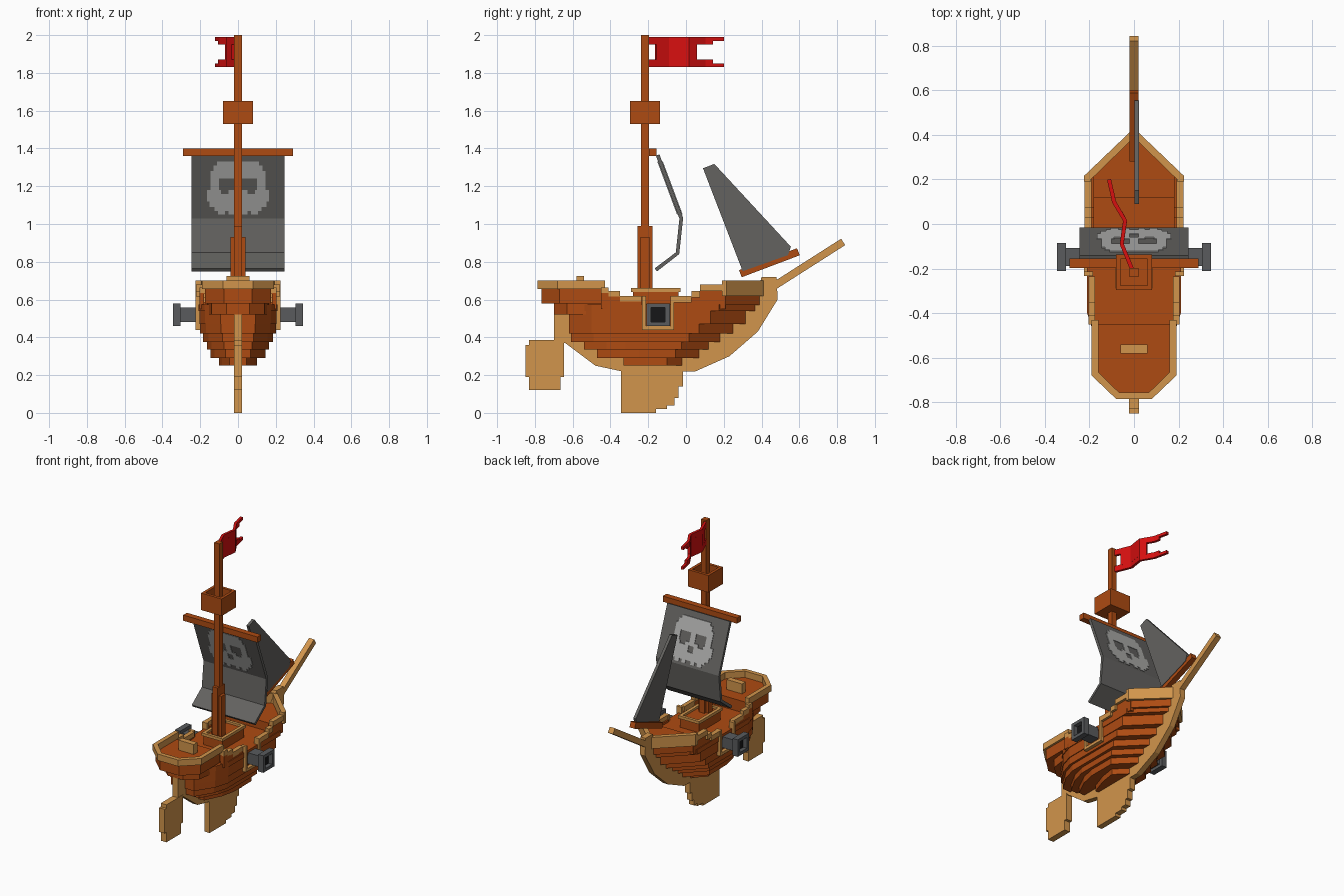
import bpy, bmesh, math
from mathutils import Vector

if "Cube" in bpy.data.objects:
    bpy.data.objects.remove(bpy.data.objects["Cube"])


def material(name, rgb):
    m = bpy.data.materials.new(name)
    m.diffuse_color = (*rgb, 1)
    m.use_nodes = True
    m.node_tree.nodes["Principled BSDF"].inputs["Base Color"].default_value = m.diffuse_color
    return m


BROWN = material("brown_wood", (0.42, 0.07, 0.006))
TAN = material("tan_wood", (0.64, 0.30, 0.072))
CLOTH = material("grey_cloth", (0.125, 0.122, 0.115))
BONE = material("light_grey_paint", (0.42, 0.42, 0.41))
IRON = material("grey_iron", (0.10, 0.105, 0.11))
BLACK = material("black_bore", (0.008, 0.008, 0.009))
RED = material("red_cloth", (0.68, 0.005, 0.005))


def add_prism(bm, pts, axis, a, b):
    """Extrude a 2D outline: axis z uses (x, y), axis x uses (y, z)."""
    place = (lambda p, h: (p[0], p[1], h)) if axis == 'z' else (lambda p, h: (h, p[0], p[1]))
    lo = [bm.verts.new(place(p, a)) for p in pts]
    hi = [bm.verts.new(place(p, b)) for p in pts]
    bm.faces.new(lo)
    bm.faces.new(hi)
    for i in range(len(pts)):
        j = (i + 1) % len(pts)
        bm.faces.new((lo[i], lo[j], hi[j], hi[i]))


def finish(bm, name, mat):
    bmesh.ops.recalc_face_normals(bm, faces=bm.faces)
    me = bpy.data.meshes.new(name)
    bm.to_mesh(me)
    bm.free()
    me.materials.append(mat)
    ob = bpy.data.objects.new(name, me)
    bpy.context.collection.objects.link(ob)
    return ob


def prism(name, pts, axis, a, b, mat):
    bm = bmesh.new()
    add_prism(bm, pts, axis, a, b)
    return finish(bm, name, mat)


def boxes(name, specs, mat, mirror=False):
    """Each spec is x0, x1, y0, y1, z0, z1; optionally mirrored across x."""
    bm = bmesh.new()
    for x0, x1, y0, y1, z0, z1 in specs:
        for s in ((1, -1) if mirror else (1,)):
            add_prism(bm, [(s*x0, y0), (s*x1, y0), (s*x1, y1), (s*x0, y1)], 'z', z0, z1)
    return finish(bm, name, mat)


def ribbon(path, t):
    """Closed outline of a polyline thickened by t on both sides."""
    p = [Vector(q) for q in path]
    left, right = [], []
    for i, q in enumerate(p):
        d = (p[min(i+1, len(p)-1)] - p[max(i-1, 0)]).normalized()
        n = Vector((-d.y, d.x)) * t
        left.append(q + n)
        right.append(q - n)
    return left + right[::-1]


def both(half):
    """Complete a right-hand outline with its mirror image."""
    return half + [(-x, y) for x, y in reversed(half) if x > 0]


# Hull: stepped plank layers (z0, z1, half width, stern y, bow y)
layers = [(.25, .29, .10, -.33, .00), (.29, .335, .145, -.47, .09),
          (.335, .375, .165, -.54, .14), (.375, .42, .185, -.61, .20),
          (.42, .47, .20, -.62, .27), (.47, .54, .205, -.62, .335),
          (.54, .575, .21, -.62, .385)]
bm = bmesh.new()
for z0, z1, w, ys, yb in layers:
    add_prism(bm, both([(w*.45, ys), (w*.85, ys+.12), (w, ys+.22), (w, yb-w), (0, yb)]), 'z', z0, z1)
finish(bm, "hull_planks", BROWN)
prism("fore_deck", both([(.205, .12), (.205, .205), (0, .41)]), 'z', .57, .635, BROWN)

# Side bulwarks and stepped rails: y0, y1, top height
steps = [(-.45, -.41, .665), (-.41, -.35, .645), (-.35, -.235, .62),
         (-.065, .03, .62), (.03, .075, .645), (.075, .21, .68)]
boxes("bulwarks", [(.18, .205, a, b, .55, h-.03) for a, b, h in steps], BROWN, True)
boxes("side_rails", [(.175 if b < -.2 else .19, .205 if b < -.2 else .222, a, b, h-.035, h)
                     for a, b, h in steps], TAN, True)


# Rails following an outline
def rail(name, outer, inner, z0, z1):
    bm = bmesh.new()
    for i in range(len(outer)-1):
        add_prism(bm, [outer[i], outer[i+1], inner[i+1], inner[i]], 'z', z0, z1)
    finish(bm, name, TAN)


rail("bow_rail", both([(.225, .19), (.225, .215), (0, .43)]),
     both([(.193, .19), (.193, .20), (0, .388)]), .62, .70)

# Stern castle with rail and chest
prism("stern_base", both([(.06, -.70), (.14, -.63), (.165, -.45)]), 'z', .52, .585, BROWN)
prism("stern_deck", both([(.075, -.765), (.175, -.67), (.175, -.45)]), 'z', .58, .655, BROWN)
rail("stern_rail", both([(.19, -.43), (.19, -.68), (.08, -.785)]),
     both([(.16, -.43), (.16, -.665), (.068, -.755)]), .655, .70)
boxes("stern_chest", [(-.06, .06, -.58, -.54, .65, .725)], TAN)

# Keel with stem, stepped fin, rudder and bowsprit
prism("keel", [(.40, .72), (.48, .72), (.485, .60), (.38, .43), (.23, .30), (.05, .22),
               (-.34, .22), (-.48, .25), (-.64, .37), (-.70, .38), (-.70, .55),
               (.30, .55), (.37, .60)], 'x', -.02, .02, TAN)
prism("keel_fin", [(-.345, .23), (-.345, 0), (-.16, 0), (-.16, .02), (-.10, .02), (-.10, .04),
                   (-.06, .04), (-.06, .08), (-.04, .08), (-.04, .14), (-.015, .14),
                   (-.015, .23)], 'x', -.02, .02, TAN)
prism("rudder", [(-.85, .19), (-.83, .19), (-.83, .12), (-.665, .12), (-.665, .19),
                 (-.645, .19), (-.645, .385), (-.83, .385), (-.83, .36), (-.85, .36)],
      'x', -.022, .022, TAN)
prism("bowsprit", ribbon([(.44, .655), (.832, .905)], .02), 'x', -.02, .02, TAN)

# Hatch around the mast foot
boxes("hatch", [(-.075, .075, -.28, -.04, .56, .645)], BROWN)
boxes("hatch_frame", [(.06, .082, -.29, -.03, .64, .66)], TAN, True)
boxes("hatch_frame_ends", [(-.06, .06, -.29, -.27, .64, .66), (-.06, .06, -.05, -.03, .64, .66)], TAN)

# Mast, reinforced foot, crow's nest and yard
M = -.217
boxes("mast", [(-.02, .02, M-.02, M+.02, .60, 2.0)], BROWN)
boxes("mast_foot", [(-.0205, .0205, M-.04, M+.04, .60, .99),
                    (-.04, .04, M-.023, M+.023, .60, .93)], BROWN)
boxes("crow_nest", [(-.06, .06, M-.06, M+.06, 1.53, 1.56),
                    (-.08, .08, M-.08, M-.06, 1.53, 1.65), (-.08, .08, M+.06, M+.08, 1.53, 1.65),
                    (-.08, -.06, M-.06, M+.06, 1.53, 1.65), (.06, .08, M-.06, M+.06, 1.53, 1.65)], BROWN)
boxes("yard", [(-.29, .29, -.197, -.155, 1.36, 1.40)], BROWN)

# Main sail, bent by the wind
prism("main_sail", ribbon([(-.15, 1.365), (-.025, 1.03), (-.045, .845), (-.16, .757)], .01),
      'x', -.245, .245, CLOTH)

# Painted skull: rows of z0, z1 and half-width spans, on both sail sides
rows = [(1.31, 1.33, [(0, .11)]), (1.28, 1.31, [(0, .13)]), (1.24, 1.28, [(0, .145)]),
        (1.18, 1.24, [(0, .02), (.10, .145)]), (1.16, 1.18, [(0, .05), (.09, .165)]),
        (1.12, 1.16, [(.02, .165)]), (1.09, 1.12, [(0, .15)]),
        (1.07, 1.09, [(0, .125)]), (1.05, 1.07, [(.02, .05), (.07, .105)])]


def sail_y(z):
    return -.15 + (1.365 - z) / .335 * .125


bm = bmesh.new()
for z0, z1, spans in rows:
    for a, b in spans:
        for s in (1, -1):
            for lo, hi in ((-.015, -.009), (.009, .015)):
                add_prism(bm, [(sail_y(z0)+lo, z0), (sail_y(z0)+hi, z0),
                               (sail_y(z1)+hi, z1), (sail_y(z1)+lo, z1)], 'x', s*a, s*b)
finish(bm, "sail_skull", BONE)

# Fore sail and its boom
prism("fore_sail", [(.09, 1.295), (.15, 1.318), (.555, .88), (.54, .835), (.30, .75)],
      'x', .003, .023, CLOTH)
prism("fore_boom", ribbon([(.288, .737), (.595, .853)], .02), 'x', -.02, .02, BROWN)

# Swallow-tailed flag
wave = [(-.01, -.20), (-.055, -.09), (-.04, .015), (-.09, .10), (-.112, .20)]
bm = bmesh.new()
for z0, z1 in ((1.83, 1.87), (1.95, 1.99)):
    add_prism(bm, ribbon(wave[:4] + [(-.098, .14)], .009), 'z', z0, z1)
for z0, z1 in ((1.83, 1.85), (1.97, 1.99)):
    add_prism(bm, ribbon([(-.098, .138), wave[4]], .009), 'z', z0, z1)
add_prism(bm, ribbon([(-.026, -.16), wave[1], wave[2], (-.062, .055)], .009), 'z', 1.865, 1.955)
finish(bm, "flag", RED)

# Gun ports and cannons on both sides
C, H = -.148, .52
boxes("port_frames", [(.185, .224, C-.085, C-.065, .44, .62), (.185, .224, C+.065, C+.085, .44, .62),
                      (.185, .224, C-.065, C+.065, .44, .46)], TAN, True)
boxes("cannon_barrels", [(.14, .31, C-.04, C+.04, H-.04, H+.038)], IRON, True)
boxes("cannon_muzzles", [(.305, .345, C-.062, C-.038, H-.06, H+.06), (.305, .345, C+.038, C+.062, H-.06, H+.06),
                         (.305, .345, C-.038, C+.038, H-.06, H-.038),
                         (.305, .345, C-.038, C+.038, H+.038, H+.06)], IRON, True)
boxes("cannon_bores", [(.308, .316, C-.038, C+.038, H-.038, H+.038)], BLACK, True)
